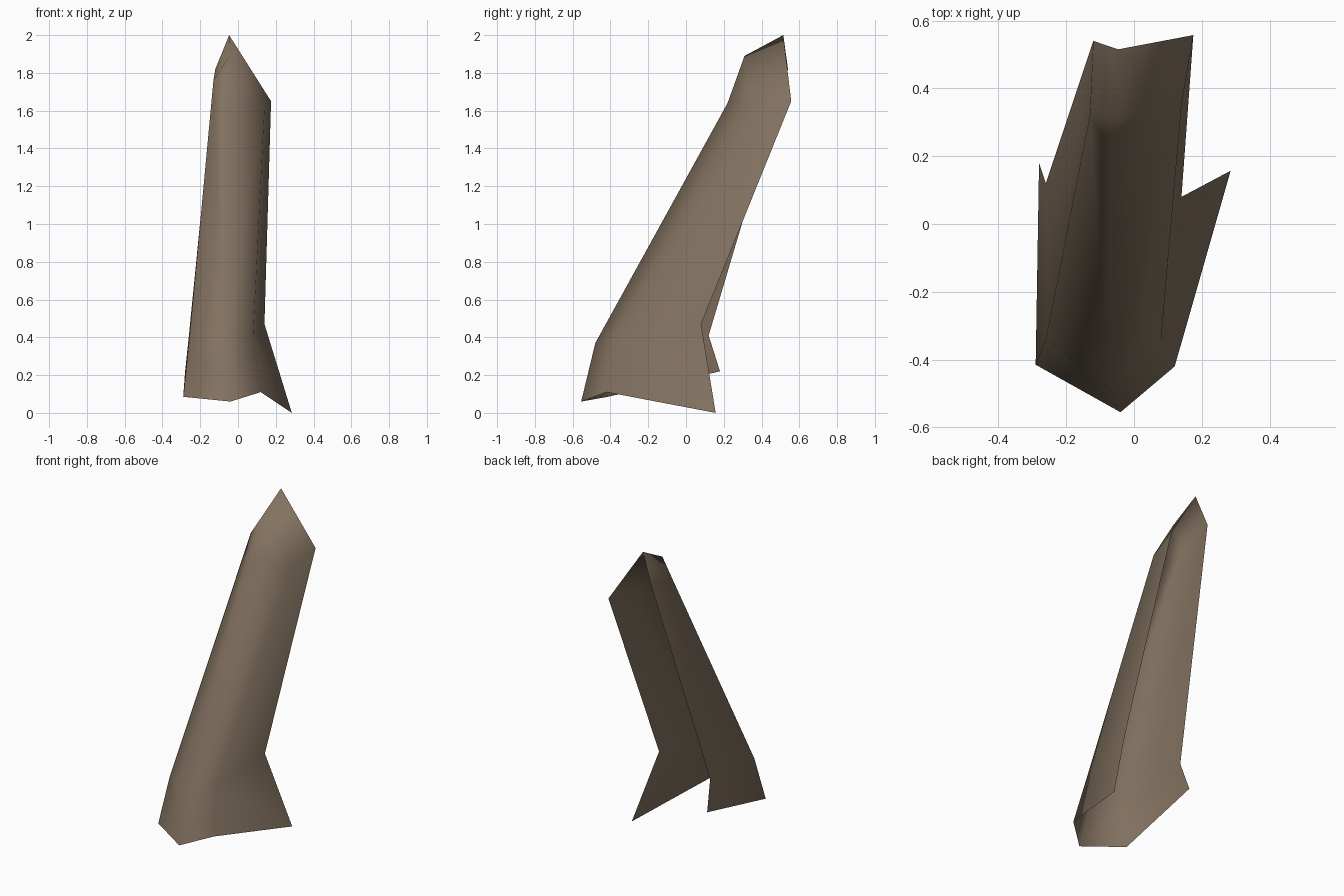
import bpy, bmesh

if "Cube" in bpy.data.objects:
    bpy.data.objects.remove(bpy.data.objects["Cube"])

# Material
mat = bpy.data.materials.new("weathered brown")
mat.diffuse_color = (0.225, 0.168, 0.117, 1)
mat.use_nodes = True
mat.node_tree.nodes["Principled BSDF"].inputs["Base Color"].default_value = mat.diffuse_color

# Cross-sections, each running left back -> left front -> ridge -> right front -> right back
rows = [
    [(-.28, .18, .22), (-.29, -.415, .085), (-.04, -.555, .06), (.12, -.42, .11), (.285, .157, 0)],
    [(-.26, .12, .41), (-.26, -.34, .37), (-.075, -.48, .37), (.08, -.34, .40), (.14, .08, .47)],
    [(-.12, .54, 1.82), (-.13, .32, 1.76), (-.07, .22, 1.64), (.14, .35, 1.60), (.175, .557, 1.65)],
]

bm = bmesh.new()
grid = [[bm.verts.new(p) for p in row] for row in rows]

# Open-backed leaning channel, skinned between the sections
for low, high in zip(grid, grid[1:]):
    for c in range(4):
        a, b, d, e = low[c], low[c + 1], high[c + 1], high[c]
        if c == 2:
            tris = ((a, b, d), (a, d, e))
        else:
            tris = ((a, b, e), (b, d, e))
        for t in tris:
            bm.faces.new(t)

# Pointed broken tip folding back from the ridge
ridge_top = bm.verts.new((-.045, .31, 1.89))
peak = bm.verts.new((-.047, .515, 2.0))
top = grid[-1]
for t in ((top[1], top[2], ridge_top), (top[2], top[3], ridge_top),
          (top[0], top[1], ridge_top), (top[0], ridge_top, peak),
          (top[3], top[4], peak), (top[3], peak, ridge_top)):
    bm.faces.new(t)

mesh = bpy.data.meshes.new("broken_shell")
bm.to_mesh(mesh)
bm.free()
mesh.materials.append(mat)
for p in mesh.polygons:
    p.use_smooth = True
shell = bpy.data.objects.new("broken_shell", mesh)
bpy.context.collection.objects.link(shell)
